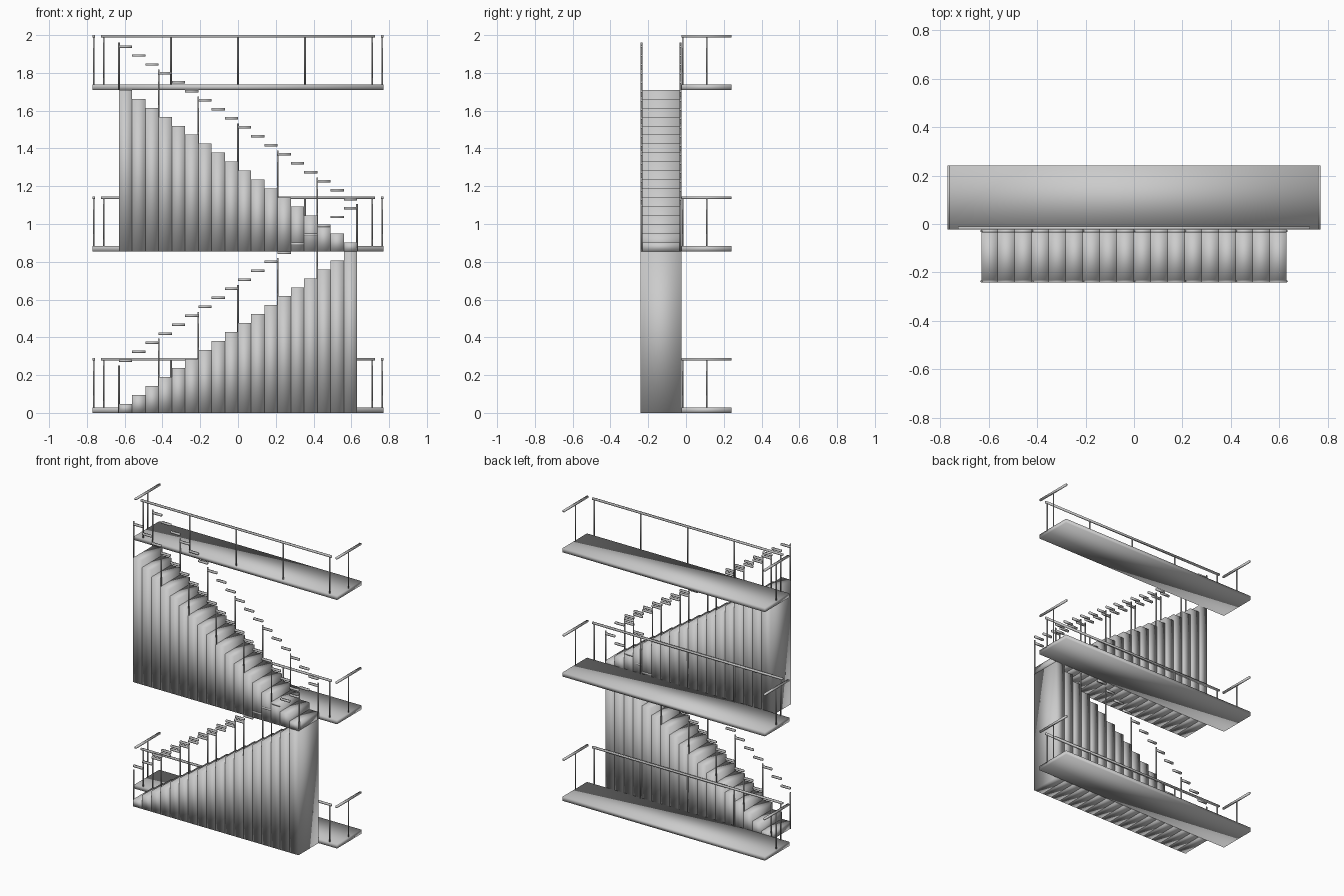
import bpy, bmesh
from mathutils import Matrix, Vector

if "Cube" in bpy.data.objects:
    bpy.data.objects.remove(bpy.data.objects["Cube"])

STOREY, N = 0.855, 18            # storey height, steps per flight
HALF, RUN = 0.63, 0.07           # half flight length, tread depth
RISE = STOREY / N
Y_FRONT, Y_MID, Y_BACK = -0.242, -0.023, 0.242
SLAB = 0.029


def box(bm, x0, x1, y0, y1, z0, z1):
    size = Vector((x1 - x0, y1 - y0, z1 - z0))
    mid = Vector((x0 + x1, y0 + y1, z0 + z1)) / 2
    bmesh.ops.create_cube(bm, size=1, matrix=Matrix.Translation(mid) @ Matrix.Diagonal((*size, 1)))


def post(bm, x, y, z0, z1, r=0.0045):
    bmesh.ops.create_cone(bm, cap_ends=True, segments=8, radius1=r, radius2=r, depth=z1 - z0,
                          matrix=Matrix.Translation((x, y, (z0 + z1) / 2)))


def finish(bm, name):
    # The whole model is smooth shaded, corners included
    for face in bm.faces:
        face.smooth = True
    mesh = bpy.data.meshes.new(name)
    bm.to_mesh(mesh)
    bm.free()
    obj = bpy.data.objects.new(name, mesh)
    bpy.context.collection.objects.link(obj)
    return obj


# Three landings with a front railing and two short end railings
for level in range(3):
    z = level * STOREY
    top = z + SLAB
    bm = bmesh.new()
    box(bm, -0.77, 0.77, Y_MID, Y_BACK, z, top)
    finish(bm, f"landing_{level + 1}")

    bm = bmesh.new()
    rail = z + 2.0 - 2 * STOREY
    y = Y_MID + 0.006
    box(bm, -0.725, 0.725, y - 0.006, y + 0.006, rail - 0.012, rail)
    for i in range(-2, 3):
        post(bm, i * 0.355, y, top, rail - 0.006)
    for s in (-1, 1):
        x = s * 0.764
        box(bm, x - 0.006, x + 0.006, Y_MID, Y_BACK, rail - 0.012, rail)
        post(bm, x, 0.11, top, rail - 0.006)
    finish(bm, f"landing_railing_{level + 1}")

# Two flights running in opposite directions, each step a full-height block
for flight, d in enumerate((1, -1)):
    z = flight * STOREY
    steps, rails = bmesh.new(), bmesh.new()
    for i in range(N):
        xa, xb = sorted((d * (-HALF + i * RUN), d * (-HALF + (i + 1) * RUN)))
        tread = z + (i + 1) * RISE
        box(steps, xa, xb, Y_FRONT, Y_MID, z, tread)
        # Handrail piece above each step, on both sides
        for y in (Y_FRONT + 0.006, Y_MID - 0.006):
            box(rails, xa, xb, y - 0.006, y + 0.006, tread + 0.223, tread + 0.236)
    # A baluster every third step
    for k in range(7):
        foot = z + 3 * k * RISE
        for y in (Y_FRONT + 0.006, Y_MID - 0.006):
            post(rails, d * (-HALF + 3 * k * RUN), y, foot, foot + 0.25)
    finish(steps, f"stair_flight_{flight + 1}")
    finish(rails, f"stair_railing_{flight + 1}")
